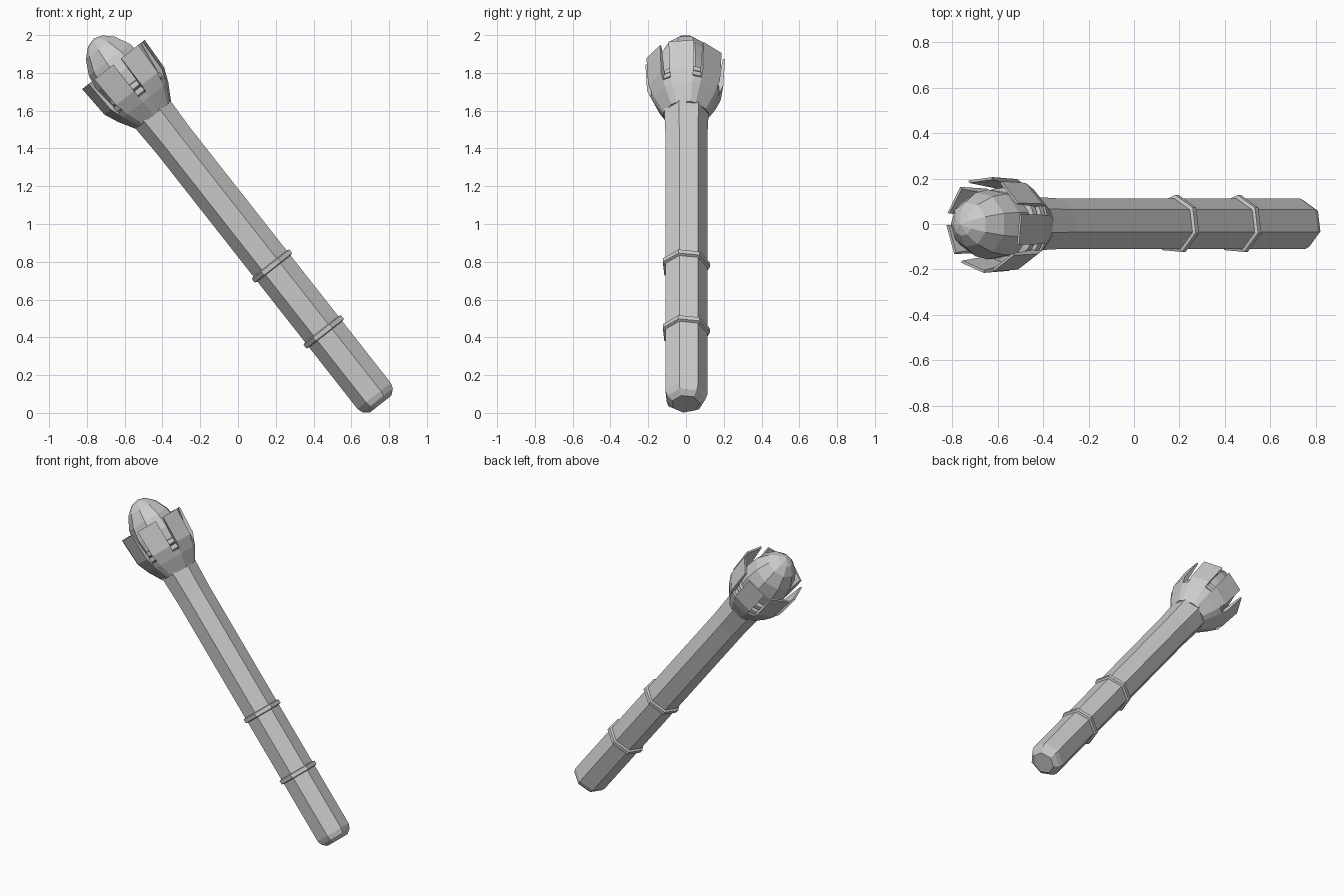
import bpy, bmesh
from math import sin, cos, radians
from mathutils import Matrix

if "Cube" in bpy.data.objects:
    bpy.data.objects.remove(bpy.data.objects["Cube"])

# Tilted frame of the staff: local z runs along the shaft, local y is world y
N, U = (0.786, 0, 0.618), (-0.618, 0, 0.786)
FRAME = Matrix(((N[0], 0, U[0], N[0] * 0.624),
                (0, 1, 0, -0.002),
                (N[2], 0, U[2], N[2] * 0.624),
                (0, 0, 0, 1)))
STEP = 360 / 7
SHAFT_ANGLES = [-17 + STEP * k for k in range(7)]
HEAD_ANGLES = [a for k in range(7) for a in (-25 + STEP * k, 12 + STEP * k)]


def polar(r, a, s):
    return (r * cos(radians(a)), r * sin(radians(a)), s)


def loft(name, sections):
    """Skin a list of closed loops and cap both ends."""
    bm = bmesh.new()
    rows = [[bm.verts.new(p) for p in sec] for sec in sections]
    n = len(rows[0])
    for lo, hi in zip(rows, rows[1:]):
        for i in range(n):
            j = (i + 1) % n
            bm.faces.new((lo[i], lo[j], hi[j], hi[i]))
    bm.faces.new(rows[0][::-1])
    bm.faces.new(rows[-1])
    bmesh.ops.remove_doubles(bm, verts=bm.verts, dist=0.0005)
    bmesh.ops.recalc_face_normals(bm, faces=bm.faces)
    bm.transform(FRAME)
    mesh = bpy.data.meshes.new(name)
    bm.to_mesh(mesh)
    bm.free()
    obj = bpy.data.objects.new(name, mesh)
    bpy.context.collection.objects.link(obj)
    return obj


def turned(name, profile, angles):
    """Faceted turned part from (radius, height) points."""
    return loft(name, [[polar(r, a, s) for a in angles] for r, s in profile])


# Seven-sided shaft with chamfered butt
turned("shaft", [(0.075, -0.43), (0.105, -0.405), (0.115, -0.375),
                 (0.115, 1.345), (0.122, 1.53)], SHAFT_ANGLES)

# Grip bands
for i, s in enumerate((0.057, 0.50)):
    turned(f"grip_band_{i + 1}", [(0.112, s - 0.018), (0.13, s - 0.012),
                                  (0.13, s + 0.012), (0.112, s + 0.018)], SHAFT_ANGLES)

# Flared cup under the head
turned("cup", [(0.119, 1.515), (0.172, 1.605), (0.186, 1.64), (0.14, 1.64)], HEAD_ANGLES)

# Stepped collars seen between the prongs
for i, (r, s) in enumerate(((0.182, 1.665), (0.17, 1.705))):
    turned(f"collar_{i + 1}", [(r - 0.02, s - 0.022), (r, s - 0.015),
                               (r, s + 0.012), (r - 0.02, s + 0.016)], HEAD_ANGLES)

# Seven flat prongs around the head
for k in range(7):
    a, b = HEAD_ANGLES[2 * k:2 * k + 2]
    loft(f"prong_{k + 1}", [
        [polar(r, a, s), polar(r, b, s), polar(r - t, b, s), polar(r - t, a, s)]
        for r, t, s in ((0.172, 0.035, 1.605), (0.204, 0.03, 1.68), (0.213, 0.012, 1.858))])

# Faceted egg-shaped stone
turned("stone", [(0.11, 1.62), (0.148, 1.71), (0.156, 1.80), (0.142, 1.89),
                 (0.10, 1.97), (0.05, 2.015), (0.0, 2.03)],
       [-20 + 40 * k for k in range(9)])
